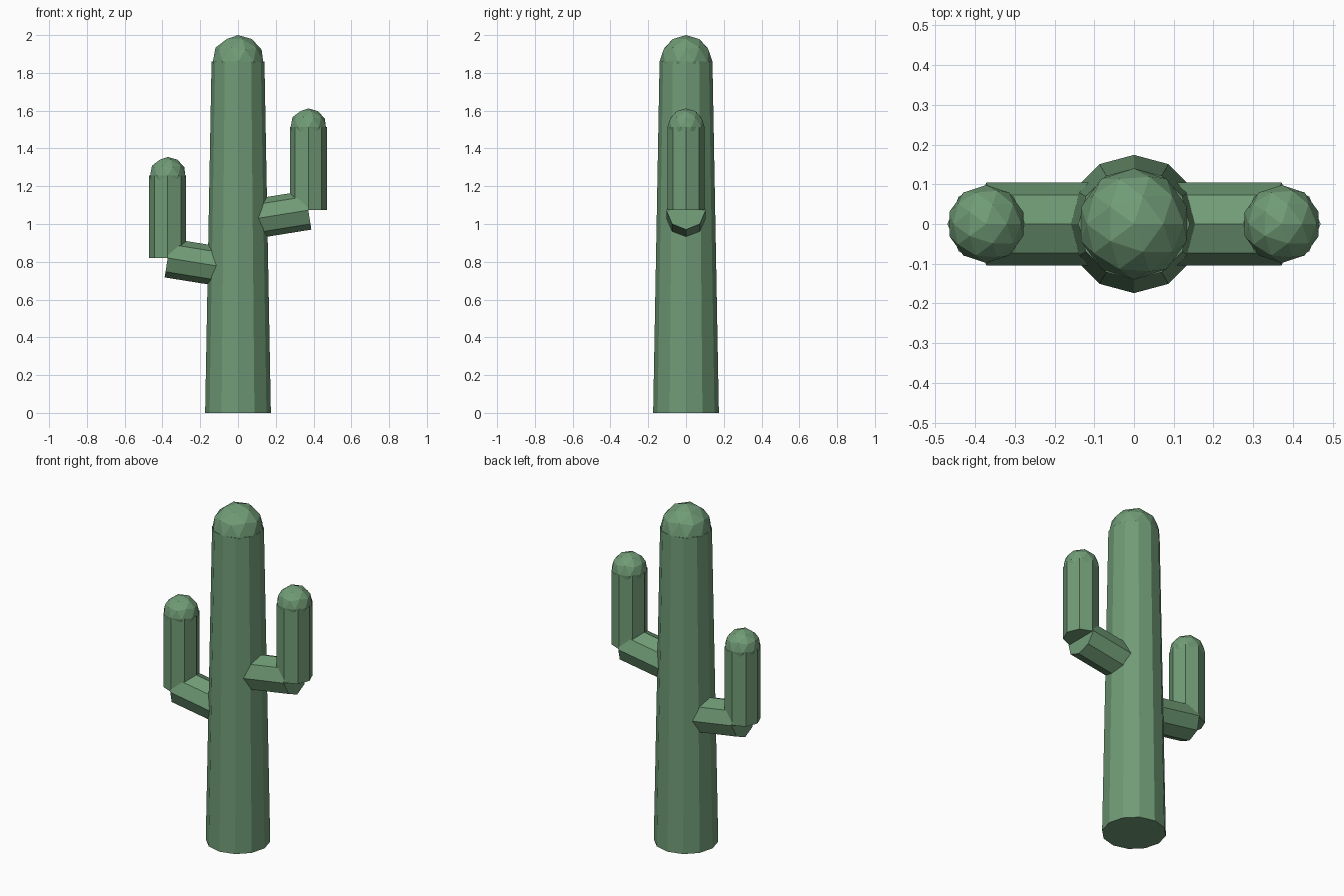
import bpy
import math
from mathutils import Vector

if "Cube" in bpy.data.objects:
    bpy.data.objects.remove(bpy.data.objects["Cube"])

green = bpy.data.materials.new("cactus_green")
green.diffuse_color = (0.162, 0.328, 0.181, 1.0)
green.use_nodes = True
green.node_tree.nodes["Principled BSDF"].inputs["Base Color"].default_value = green.diffuse_color


def finish(name):
    ob = bpy.context.object
    ob.name = name
    ob.data.materials.append(green)
    return ob


def tube(name, a, b, r1, r2, sides):
    """Faceted tube from a to b, tilted only in the xz plane."""
    a, b = Vector(a), Vector(b)
    d = b - a
    bpy.ops.mesh.primitive_cone_add(
        vertices=sides, radius1=r1, radius2=r2, depth=d.length,
        location=(a + b) / 2, rotation=(0, math.atan2(d.x, d.z), 0))
    return finish(name)


def dome(name, loc, r):
    bpy.ops.mesh.primitive_ico_sphere_add(subdivisions=2, radius=r, location=loc)
    return finish(name)


# trunk with rounded tip
tube("trunk", (0, 0, 0), (0, 0, 1.86), 0.174, 0.14, 12)
dome("trunk_tip", (0, 0, 1.86), 0.14)

# two arms: sloping branch, upright and rounded tip
for label, side, z0, z1 in (("right", 1, 1.073, 1.514), ("left", -1, 0.82, 1.257)):
    x = 0.372 * side
    tube(label + "_branch", (0.06 * side, 0, z0 - 0.05), (x, 0, z0), 0.104, 0.104, 8)
    tube(label + "_upright", (x, 0, z0), (x, 0, z1), 0.098, 0.098, 8)
    dome(label + "_tip", (x, 0, z1), 0.098)
